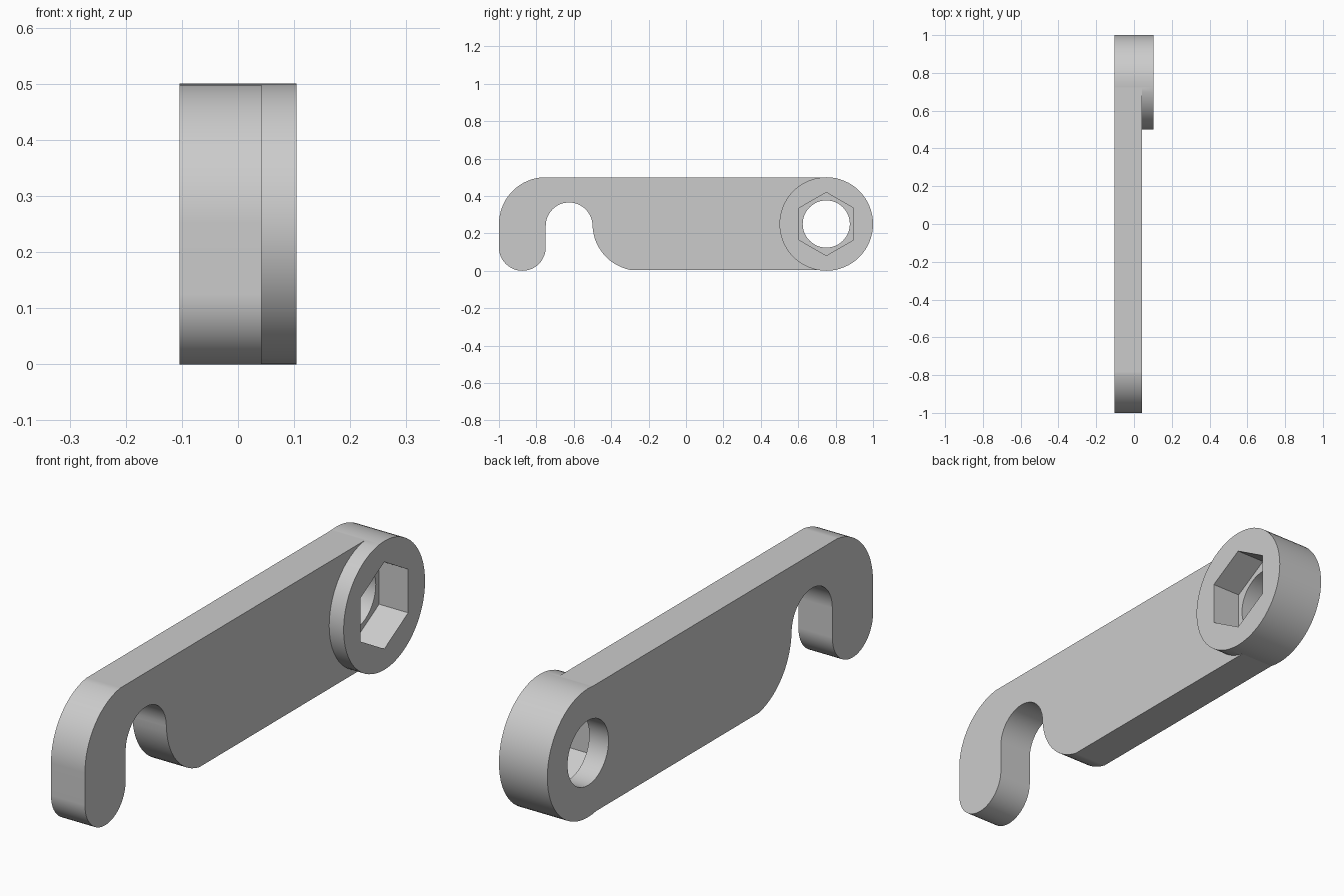
import bpy
import bmesh
from math import cos, sin, radians

old = bpy.data.objects.get("Cube")
if old:
    bpy.data.objects.remove(old)

BACK, FACE, FRONT = -0.104, 0.042, 0.104   # plate back, plate face, boss face
POCKET_FLOOR = -0.021
PIVOT = (0.75, 0.25)

grey = bpy.data.materials.new("plain_grey")
grey.use_nodes = True
grey.diffuse_color = (0.6, 0.6, 0.6, 1)
grey.node_tree.nodes["Principled BSDF"].inputs["Base Color"].default_value = (0.6, 0.6, 0.6, 1)


def arc(centre, radius, start, end, steps):
    """Points (y, z) along an arc, angles in degrees from +y towards +z."""
    angles = [radians(start + (end - start) * i / steps) for i in range(steps + 1)]
    return [(centre[0] + radius * cos(a), centre[1] + radius * sin(a)) for a in angles]


def polygon(radius, sides, start=0):
    return arc(PIVOT, radius, start, start + 360, sides)[:-1]


def prism(name, outline, x0, x1):
    """Extrude a closed (y, z) outline along x."""
    bm = bmesh.new()
    face = bm.faces.new([bm.verts.new((x0, y, z)) for y, z in outline])
    new = bmesh.ops.extrude_face_region(bm, geom=[face])["geom"]
    verts = [v for v in new if isinstance(v, bmesh.types.BMVert)]
    bmesh.ops.translate(bm, verts=verts, vec=(x1 - x0, 0, 0))
    bmesh.ops.recalc_face_normals(bm, faces=bm.faces)
    mesh = bpy.data.meshes.new(name)
    bm.to_mesh(mesh)
    bm.free()
    mesh.materials.append(grey)
    obj = bpy.data.objects.new(name, mesh)
    bpy.context.collection.objects.link(obj)
    return obj


def combine(target, tool, operation):
    """Apply a boolean and discard the tool."""
    bpy.context.view_layer.objects.active = target
    mod = target.modifiers.new(operation, "BOOLEAN")
    mod.operation, mod.solver, mod.object = operation, "EXACT", tool
    bpy.ops.object.modifier_apply(modifier=mod.name)
    bpy.data.objects.remove(tool)


# Plate outline: rounded shoulder, hook tip, open slot and curved heel
outline = [(0.75, 0.498)]
outline += arc((-0.75, 0.25), 0.25, 97, 180, 16)
outline += arc((-0.875, 0.125), 0.125, 180, 360, 24)
outline += arc((-0.625, 0.24), 0.125, 180, 0, 24)
outline += arc((-0.25, 0.25), 0.25, 183, 258.5, 14)
outline += [(0.75, 0.005)]
lever = prism("hooked_lever", outline, BACK, FACE)

# Round boss through the full thickness
combine(lever, prism("boss", polygon(0.25, 64), BACK, FRONT), "UNION")

# Round bore and hexagonal pocket
combine(lever, prism("bore_cutter", polygon(0.126, 48), BACK - 0.1, FRONT + 0.1), "DIFFERENCE")
combine(lever, prism("hex_cutter", polygon(0.169, 6, 30), POCKET_FLOOR, FRONT + 0.1), "DIFFERENCE")

# Smooth curved walls, crisp rims
bpy.ops.object.select_all(action="DESELECT")
lever.select_set(True)
bpy.context.view_layer.objects.active = lever
bpy.ops.object.shade_smooth_by_angle(angle=radians(30))
weighted = lever.modifiers.new("weighted_normals", "WEIGHTED_NORMAL")
weighted.keep_sharp = True
